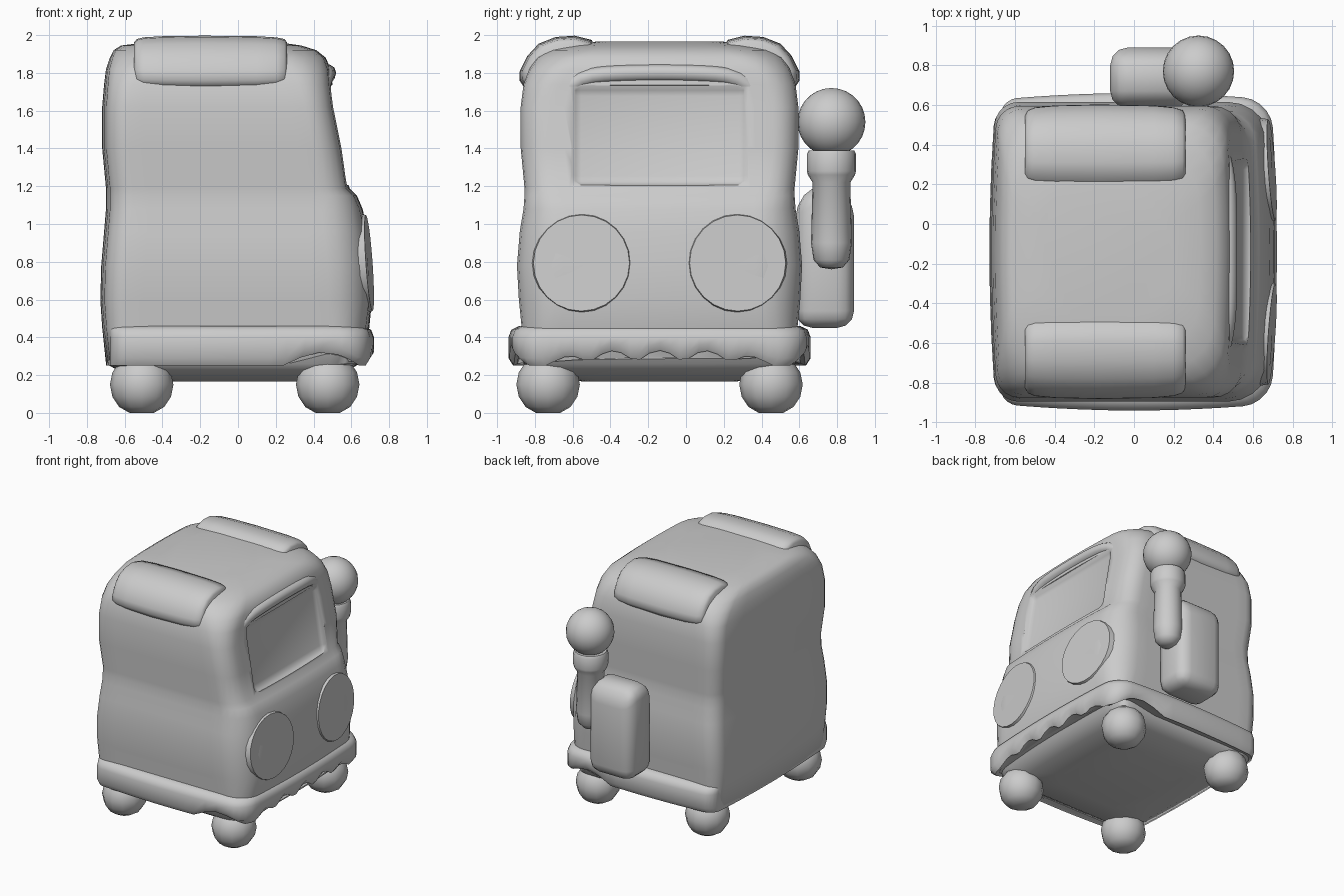
import bpy, bmesh, math
from mathutils import Vector, Euler

old = bpy.data.objects.get("Cube")
if old:
    bpy.data.objects.remove(old, do_unlink=True)

CY = -0.14  # body centre line

grey = bpy.data.materials.new("plain_grey")
grey.use_nodes = True
grey.diffuse_color = (0.6, 0.6, 0.6, 1)
grey.node_tree.nodes["Principled BSDF"].inputs["Base Color"].default_value = (0.6, 0.6, 0.6, 1)


def finish(ob, angle=50):
    bpy.ops.object.select_all(action='DESELECT')
    ob.select_set(True)
    bpy.context.view_layer.objects.active = ob
    for mod in list(ob.modifiers):
        bpy.ops.object.modifier_apply(modifier=mod.name)
    ob.data.materials.clear()
    ob.data.materials.append(grey)
    bpy.ops.object.shade_smooth_by_angle(angle=math.radians(angle))
    return ob


def from_bmesh(bm, name):
    bmesh.ops.recalc_face_normals(bm, faces=bm.faces)
    me = bpy.data.meshes.new(name)
    bm.to_mesh(me)
    bm.free()
    ob = bpy.data.objects.new(name, me)
    bpy.context.collection.objects.link(ob)
    return ob


def ring(z, back, front, half, r_back, r_front, side_bow=0.0, end_bow=0.03):
    """Rounded rectangle outline, subdivided so its edges can bow."""
    pts = []
    corners = [(front, half, r_front, 0), (back, half, r_back, 90),
               (back, -half, r_back, 180), (front, -half, r_front, 270)]
    for (x, y, r, a0), steps in zip(corners, (12, 6, 12, 24)):
        cx = x - math.copysign(r, x)
        cy = y - math.copysign(r, y)
        for i in range(6):
            a = math.radians(a0 + 18 * i)
            pts.append(Vector((cx + r * math.cos(a), cy + r * math.sin(a), z)))
        pts.append(steps)
    out = []
    for i, p in enumerate(pts):
        if isinstance(p, int):
            a, b = pts[i - 1], pts[(i + 1) % len(pts)]
            out += [a.lerp(b, k / p) for k in range(1, p)]
        else:
            out.append(p)
    for p in out:
        u, v = p.x / 0.72, p.y / half
        p.y += math.copysign(side_bow * max(0, 1 - u * u), p.y)
        bulge = end_bow * max(0, 1 - v * v)
        if p.x > 0.3 * front:
            p.x += bulge - end_bow / 2
        elif p.x < 0.3 * back:
            p.x += end_bow * 0.7 - bulge
        p.y += CY
    return out


def loft(name, rings):
    bm = bmesh.new()
    loops = [[bm.verts.new(p) for p in r] for r in rings]
    for a, b in zip(loops, loops[1:]):
        for i in range(len(a)):
            j = (i + 1) % len(a)
            bm.faces.new((a[i], a[j], b[j], b[i]))
    bm.faces.new(loops[0])
    bm.faces.new(loops[-1])
    return from_bmesh(bm, name)


def soft_box(name, loc, size, bevel, rot=(0, 0, 0)):
    bm = bmesh.new()
    bmesh.ops.create_cube(bm, size=1)
    bmesh.ops.scale(bm, vec=size, verts=bm.verts)
    bmesh.ops.bevel(bm, geom=bm.edges[:], offset=bevel, segments=3,
                    profile=0.5, affect='EDGES')
    ob = from_bmesh(bm, name)
    ob.location, ob.rotation_euler = loc, rot
    return ob


def ball(name, loc, r, u=24, v=14):
    bm = bmesh.new()
    bmesh.ops.create_uvsphere(bm, u_segments=u, v_segments=v, radius=r)
    ob = from_bmesh(bm, name)
    ob.location = loc
    return ob


# Body shell: height, back, front, half width, back radius, front radius
sections = [(0.165, -0.35, 0.35, 0.40, 0.15, 0.15), (0.20, -0.58, 0.52, 0.62, 0.15, 0.15),
            (0.26, -0.69, 0.63, 0.72, 0.1, 0.13), (0.45, -0.71, 0.68, 0.73, 0.1, 0.16),
            (0.60, -0.72, 0.695, 0.745, 0.11, 0.20), (0.78, -0.715, 0.69, 0.755, 0.11, 0.20),
            (0.96, -0.70, 0.67, 0.74, 0.11, 0.20), (1.08, -0.69, 0.645, 0.72, 0.11, 0.18),
            (1.15, -0.69, 0.615, 0.715, 0.11, 0.16), (1.19, -0.69, 0.575, 0.715, 0.11, 0.14),
            (1.40, -0.71, 0.545, 0.735, 0.11, 0.13), (1.62, -0.71, 0.50, 0.735, 0.11, 0.13),
            (1.74, -0.70, 0.485, 0.72, 0.12, 0.15), (1.82, -0.69, 0.475, 0.69, 0.15, 0.18),
            (1.88, -0.67, 0.45, 0.65, 0.19, 0.21), (1.92, -0.65, 0.40, 0.59, 0.22, 0.23),
            (1.945, -0.61, 0.32, 0.51, 0.24, 0.24), (1.965, -0.45, 0.18, 0.34, 0.18, 0.18)]
body = loft("body", [ring(*s) for s in sections])

# Recessed windscreen
cutter = soft_box("windscreen_cutter", (0.57, CY, 1.475), (0.13, 0.95, 0.55), 0.06,
                  (0, math.radians(-9), 0))
cutter.hide_render = True
cut = body.modifiers.new("windscreen", 'BOOLEAN')
cut.object, cut.operation, cut.solver = cutter, 'DIFFERENCE', 'EXACT'
finish(body, 60)
bpy.data.objects.remove(cutter, do_unlink=True)

# Skirt band with a scalloped lower front edge and front wheel arches
band = [(0.26, 0.0), (0.25, 0.02), (0.29, 0.045), (0.40, 0.045), (0.44, 0.03), (0.46, -0.01)]
rings = [ring(z, -0.69, 0.66 + out, 0.72 + out, 0.08, 0.14, 0.035) for z, out in band]
for r in rings[:3]:
    for p in r:
        v = p.y - CY
        if abs(v) > 0.6:
            p.z += 0.07 * max(0.0, 1 - ((p.x - 0.45) / 0.19) ** 2)
        elif p.x > 0.5:
            fade = max(0.0, 1 - (v / 0.62) ** 4)
            p.z += fade * (0.015 + 0.065 * abs(math.cos(v * math.pi / 0.25)))
finish(loft("skirt", rings))

# Brow over the windscreen
cu = bpy.data.curves.new("brow", 'CURVE')
cu.dimensions, cu.bevel_depth, cu.bevel_resolution, cu.use_fill_caps = '3D', 0.045, 3, True
sp = cu.splines.new('POLY')
sp.points.add(16)
for i, pt in enumerate(sp.points):
    t = i / 8 - 1
    pt.co = (0.475 - 0.03 * t ** 4, CY + 0.47 * t, 1.80 - 0.02 * t * t - 0.05 * t ** 8, 1)
brow = bpy.data.objects.new("brow", cu)
bpy.context.collection.objects.link(brow)
bpy.ops.object.select_all(action='DESELECT')
brow.select_set(True)
bpy.context.view_layer.objects.active = brow
bpy.ops.object.convert(target='MESH')
finish(bpy.context.object)

for side, tag in ((-1, "right"), (1, "left")):
    # Headlamp discs
    bm = bmesh.new()
    bmesh.ops.create_cone(bm, cap_ends=True, segments=24, radius1=0.28, radius2=0.255, depth=0.1)
    lamp = from_bmesh(bm, tag + "_headlamp")
    lamp.rotation_euler = Euler((0, math.radians(86), math.radians(4 * side)))
    lamp.location = (0.645, CY + 0.41 * side, 0.79)
    finish(lamp, 30)

    # Roof pads wrapped over the upper side edges
    bm = bmesh.new()
    arc = [(0.33, 1.92), (0.36, 1.975), (0.45, 1.997), (0.55, 1.99), (0.64, 1.955),
           (0.70, 1.89), (0.74, 1.81), (0.742, 1.76), (0.715, 1.72), (0.66, 1.72), (0.40, 1.86)]
    cols = [[bm.verts.new((x, CY + side * (0.5 + (y - 0.5) * k), 1.85 + (z - 1.85) * k))
             for y, z in arc]
            for x, k in ((-0.55, 0.76), (-0.535, 0.88), (-0.50, 0.94), (-0.40, 0.98), (-0.18, 1.0),
                         (0.10, 0.98), (0.20, 0.94), (0.245, 0.88), (0.26, 0.76))]
    for a, b in zip(cols, cols[1:]):
        for i in range(len(a)):
            j = (i + 1) % len(a)
            bm.faces.new((a[i], a[j], b[j], b[i]))
    bm.faces.new(cols[0])
    bm.faces.new(cols[-1])
    finish(from_bmesh(bm, tag + "_roof_pad"), 65)

    # Ball wheels, flattened where they touch the ground
    for x, end in ((-0.51, "back"), (0.475, "front")):
        wheel = ball(f"{end}_{tag}_wheel", (x, CY + 0.59 * side, 0.15), 0.168, 12, 8)
        for v in wheel.data.vertices:
            v.co.z = max(v.co.z, -0.15)
        finish(wheel)

# Side tank with a domed top
tank = soft_box("side_tank", (0.08, 0.735, 0.79), (0.40, 0.31, 0.68), 0.09)
for v in tank.data.vertices:
    if v.co.z > 0.2:
        v.co.z += 0.07 * (1 - (v.co.y / 0.155) ** 2)
finish(tank)

# Upright lever with a collar and a round knob
bm = bmesh.new()
lever = [(0.0, 0.76), (0.06, 0.77), (0.095, 0.81), (0.108, 0.9), (0.10, 1.22), (0.125, 1.26),
         (0.13, 1.28), (0.13, 1.37), (0.12, 1.39), (0.0, 1.39)]
vs = [bm.verts.new((r, 0, z)) for r, z in lever]
edges = [bm.edges.new(p) for p in zip(vs, vs[1:])]
bmesh.ops.spin(bm, geom=vs + edges, cent=(0, 0, 0), axis=(0, 0, 1), angle=math.tau, steps=20)
bmesh.ops.remove_doubles(bm, verts=bm.verts, dist=0.0005)
stem = from_bmesh(bm, "lever")
stem.location = (0.32, 0.77, 0)
finish(stem, 40)
finish(ball("lever_knob", (0.325, 0.77, 1.54), 0.18))
